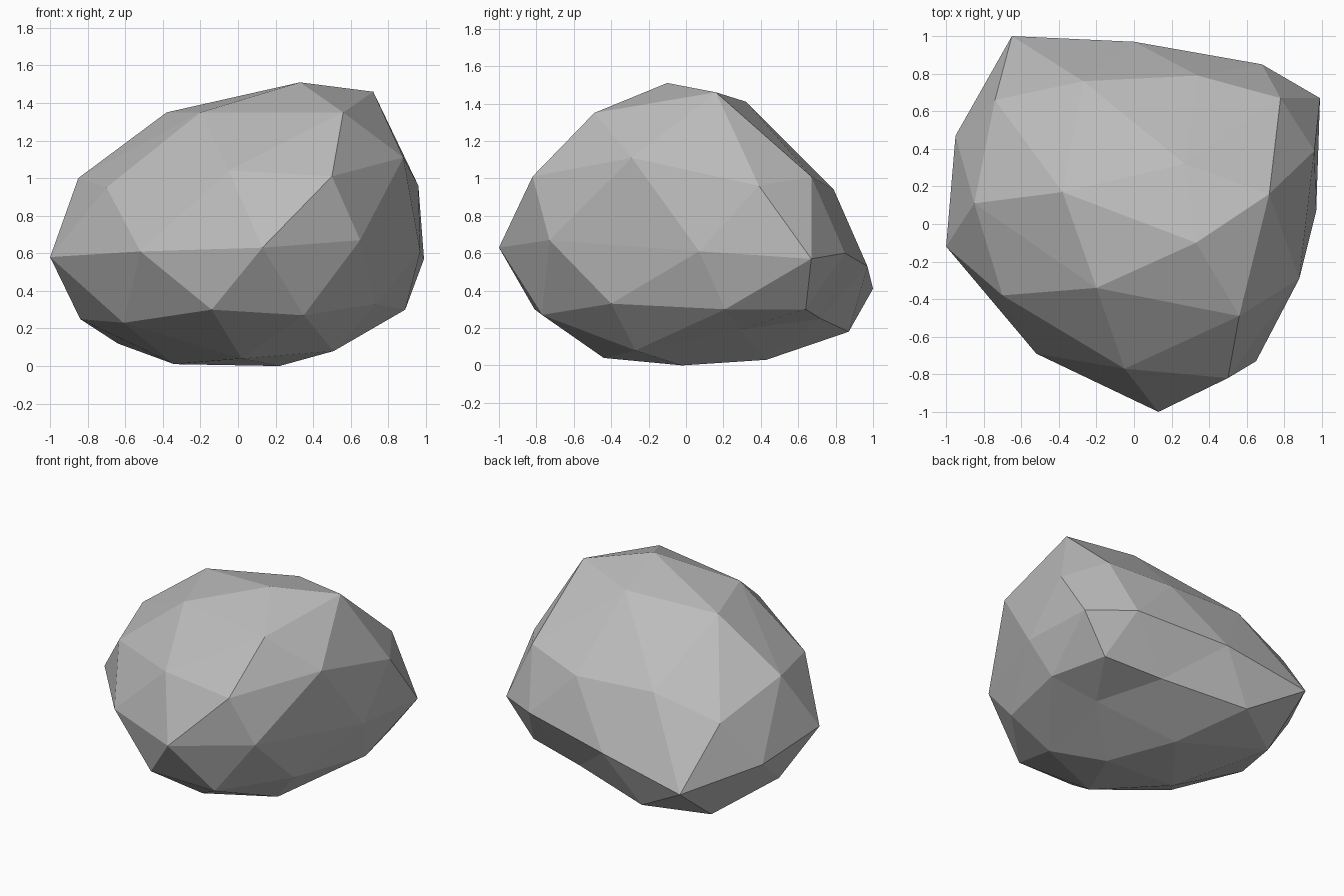
import bpy
import bmesh
import math

# Remove the default object
default_cube = bpy.data.objects.get("Cube")
if default_cube:
    bpy.data.objects.remove(default_cube, do_unlink=True)


def make_material(name, colour):
    """One flat matte colour for viewport and render."""
    material = bpy.data.materials.new(name)
    material.use_nodes = True
    material.diffuse_color = colour
    shader = material.node_tree.nodes["Principled BSDF"]
    shader.inputs["Base Color"].default_value = colour
    shader.inputs["Roughness"].default_value = 0.9
    return material


# Worn shape of each ring of the stone, in hundredths of a unit,
# listed counter-clockwise from the +x side
crown = [(33, -10, 151)]
upper_slope = [(72, 16, 146), (27, 32, 141), (-38, 17, 135),
               (-20, -34, 135), (56, -49, 135)]
shoulder = [(96, 39, 96), (78, 67, 101), (34, 79, 94), (-27, 76, 97),
            (-74, 66, 83), (-85, 11, 100), (-70, -38, 95),
            (-5, -77, 104), (50, -82, 101), (88, -29, 111)]
waist = [(99, 67, 57), (68, 85, 60), (0, 97, 53), (-65, 100, 41),
         (-95, 47, 51), (-100, -12, 58), (-52, -69, 61),
         (13, -100, 63), (65, -73, 67), (97, 7, 61)]
skirt = [(89, 21, 30), (79, 64, 30), (36, 72, 25), (-25, 87, 18),
         (-64, 62, 12), (-84, 12, 25), (-61, -35, 23),
         (-14, -81, 30), (35, -77, 27), (73, -40, 33)]
underside = [(57, 29, 19), (0, 43, 3), (-34, 0, 1),
             (2, -44, 4), (51, -27, 8)]
base = [(22, -2, 0)]
rings = [crown, upper_slope, shoulder, waist, skirt, underside, base]


def ring_order(vert):
    """Sort sphere vertices from the top ring down, then round each ring."""
    x, y, z = vert.co
    ring = sum(z < limit for limit in (.95, .7, .2, -.2, -.7, -.95))
    angle = (math.atan2(y, x) + .1) % math.tau if abs(z) < .95 else 0
    return ring, angle


# Sculpt a low-poly sphere into the boulder
bm = bmesh.new()
bmesh.ops.create_icosphere(bm, subdivisions=2, radius=1)
targets = [point for ring in rings for point in ring]
for vert, point in zip(sorted(bm.verts, key=ring_order), targets):
    vert.co = [value / 100 for value in point]
bmesh.ops.recalc_face_normals(bm, faces=bm.faces)
for face in bm.faces:
    face.smooth = False

mesh = bpy.data.meshes.new("boulder")
bm.to_mesh(mesh)
bm.free()
mesh.materials.append(make_material("stone_grey", (.5, .5, .5, 1)))

boulder = bpy.data.objects.new("boulder", mesh)
bpy.context.collection.objects.link(boulder)
